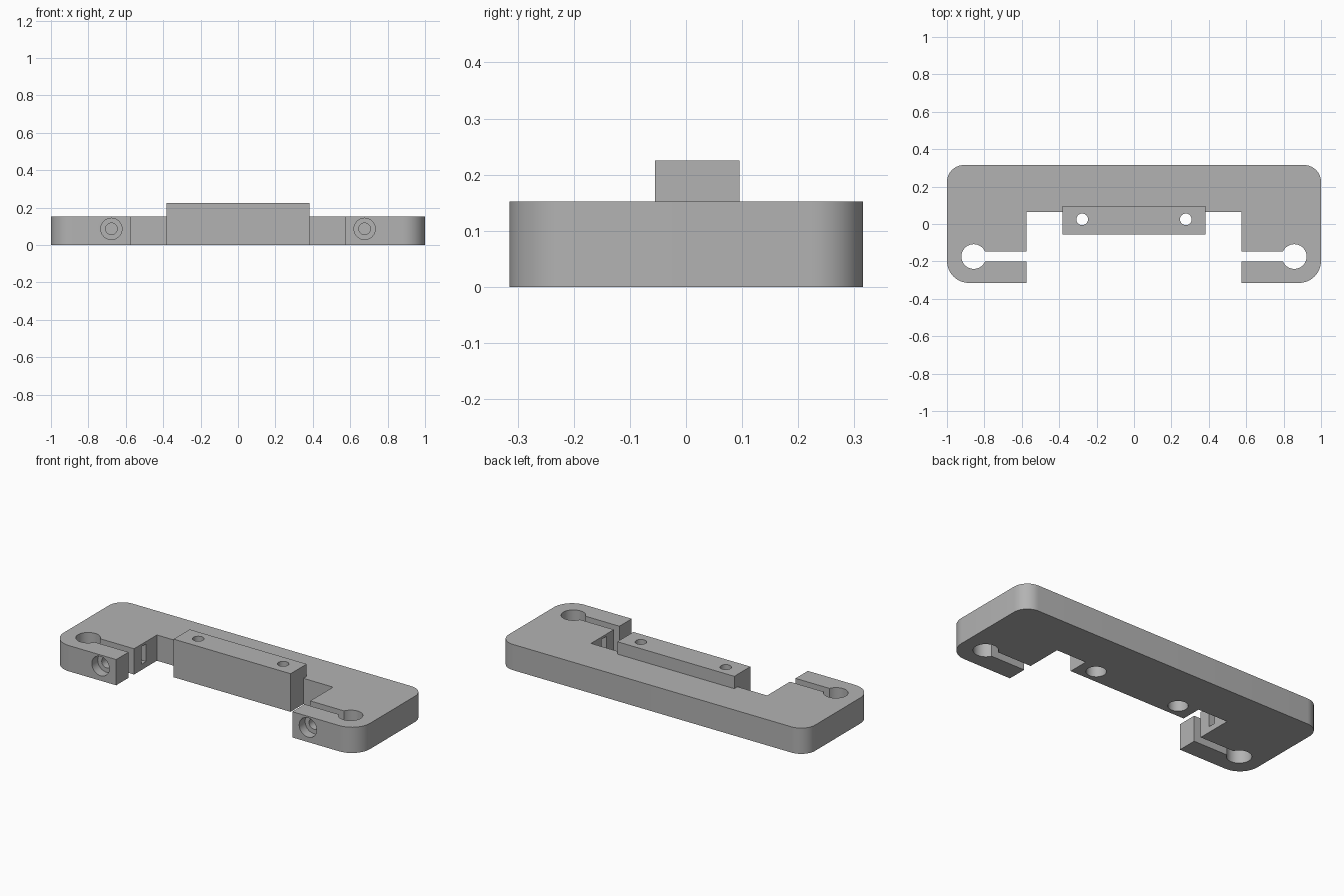
import bpy
import bmesh
from math import pi, sin, cos, asin, radians
from mathutils import Matrix, Vector

cube = bpy.data.objects.get("Cube")
if cube:
    bpy.data.objects.remove(cube, do_unlink=True)

grey = bpy.data.materials.new("plain grey")
grey.use_nodes = True
grey.diffuse_color = (0.45, 0.45, 0.45, 1)
grey.node_tree.nodes["Principled BSDF"].inputs["Base Color"].default_value = grey.diffuse_color

PLATE_H = 0.152
BLOCK_H = 0.225
DEPTH = 0.315
ARM_X = 0.575
SCREW_X, SCREW_Z = 0.677, 0.086


def make_object(name, bm):
    bmesh.ops.recalc_face_normals(bm, faces=bm.faces)
    mesh = bpy.data.meshes.new(name)
    bm.to_mesh(mesh)
    bm.free()
    mesh.materials.append(grey)
    obj = bpy.data.objects.new(name, mesh)
    bpy.context.collection.objects.link(obj)
    return obj


def box(name, low, high):
    bm = bmesh.new()
    low, high = Vector(low), Vector(high)
    bmesh.ops.create_cube(bm, size=1)
    bmesh.ops.scale(bm, vec=high - low, verts=bm.verts)
    bmesh.ops.translate(bm, vec=(low + high) / 2, verts=bm.verts)
    return make_object(name, bm)


def cylinder(name, start, end, radius):
    bm = bmesh.new()
    start, end = Vector(start), Vector(end)
    axis = end - start
    turn = axis.to_track_quat('Z', 'Y').to_matrix().to_4x4()
    bmesh.ops.create_cone(bm, cap_ends=True, segments=40, radius1=radius, radius2=radius,
                          depth=axis.length,
                          matrix=Matrix.Translation((start + end) / 2) @ turn)
    return make_object(name, bm)


def combine(target, tool, operation):
    mod = target.modifiers.new(operation.lower(), 'BOOLEAN')
    mod.operation = operation
    mod.solver = 'EXACT'
    mod.object = tool
    bpy.context.view_layer.objects.active = target
    bpy.ops.object.modifier_apply(modifier=mod.name)
    bpy.data.objects.remove(tool, do_unlink=True)


def arc(cx, cy, r, a0, a1, steps):
    angles = [a0 + (a1 - a0) * i / steps for i in range(steps + 1)]
    return [(cx + r * cos(a), cy + r * sin(a)) for a in angles]


# Plate outline: rounded corners, arms and keyhole clamp slits
back_r, front_r = 0.09, 0.118
rod_x, rod_y, rod_r, slit = 0.857, -0.174, 0.066, 0.026
opening = pi - asin(slit / rod_r)
half = arc(1 - back_r, DEPTH - back_r, back_r, pi / 2, 0, 10)
half += arc(1 - front_r, front_r - DEPTH, front_r, 0, -pi / 2, 12)
half += [(ARM_X, -DEPTH), (ARM_X, rod_y - slit)]
half += arc(rod_x, rod_y, rod_r, -opening, opening, 36)
half += [(ARM_X, rod_y + slit), (ARM_X, 0.065)]
outline = half + [(-x, y) for x, y in reversed(half)]

bm = bmesh.new()
base = bm.faces.new([bm.verts.new((x, y, 0)) for x, y in outline])
top = bmesh.ops.extrude_face_region(bm, geom=[base], use_keep_orig=True)["geom"]
bmesh.ops.translate(bm, vec=(0, 0, PLATE_H),
                    verts=[v for v in top if isinstance(v, bmesh.types.BMVert)])
bracket = make_object("clamp_bracket", bm)

# Raised mounting block in the middle
combine(bracket, box("mounting_block", (-0.382, -0.055, 0), (0.382, 0.095, BLOCK_H)), 'UNION')

for side in (-1, 1):
    # Vertical mounting hole with a wider recess underneath
    x, y = side * 0.277, 0.025
    combine(bracket, cylinder("mounting_hole", (x, y, -0.1), (x, y, 0.3), 0.031), 'DIFFERENCE')
    combine(bracket, cylinder("mounting_recess", (x, y, -0.1), (x, y, 0.1), 0.053), 'DIFFERENCE')
    # Clamp screw hole with a recess for the head
    x = side * SCREW_X
    combine(bracket, cylinder("screw_hole", (x, -0.4, SCREW_Z), (x, 0, SCREW_Z), 0.031), 'DIFFERENCE')
    combine(bracket, cylinder("head_recess", (x, -0.4, SCREW_Z), (x, -0.26, SCREW_Z), 0.057), 'DIFFERENCE')
    # Nut slot open towards the middle
    xs = sorted((side * 0.5, side * (SCREW_X + 0.055)))
    combine(bracket, box("nut_slot", (xs[0], -0.08, SCREW_Z - 0.052),
                         (xs[1], -0.035, SCREW_Z + 0.052)), 'DIFFERENCE')

bpy.ops.object.select_all(action='DESELECT')
bracket.select_set(True)
bpy.context.view_layer.objects.active = bracket
bpy.ops.object.shade_smooth_by_angle(angle=radians(30))
